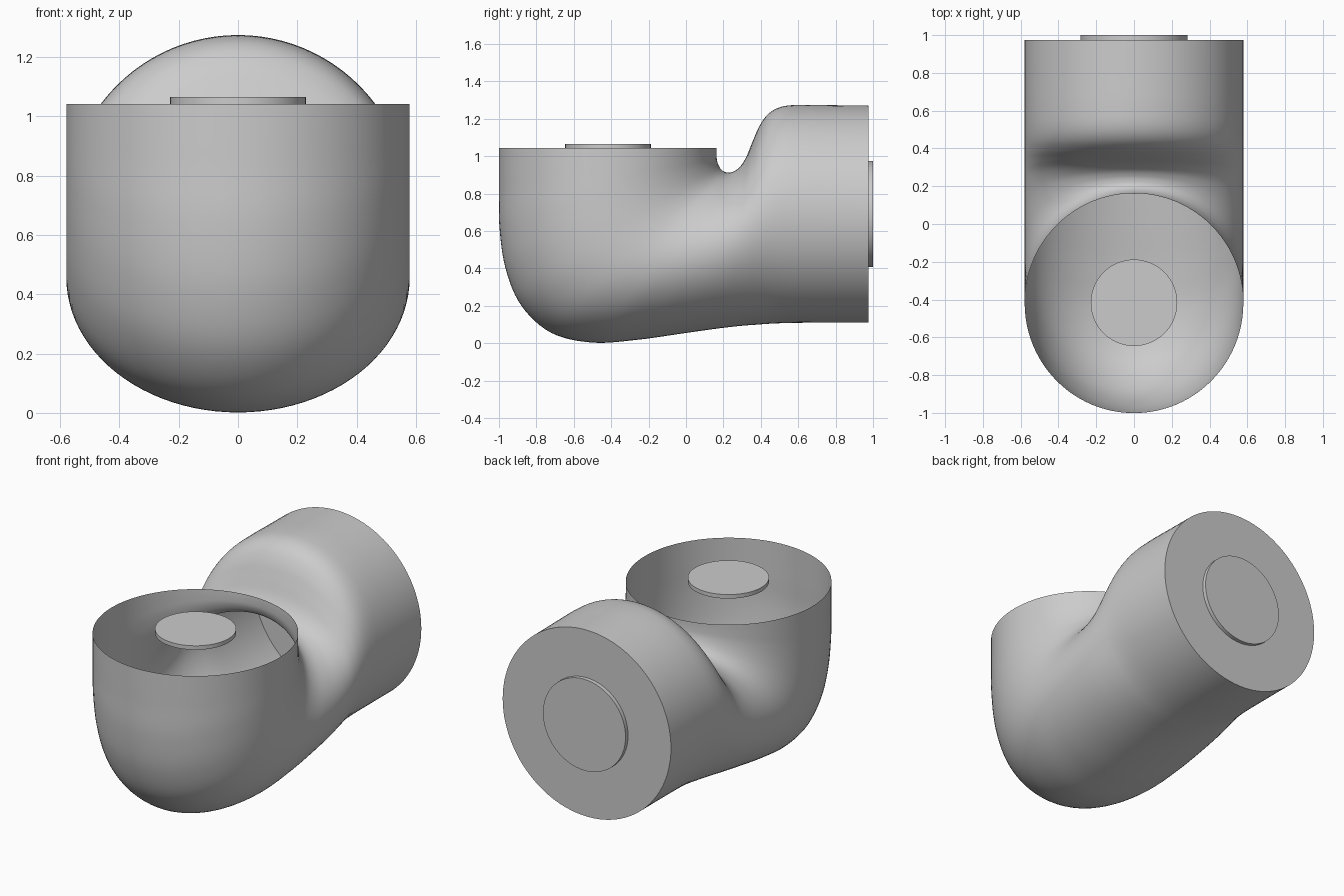
import bpy, bmesh, math
from mathutils import Vector, Matrix

if "Cube" in bpy.data.objects:
    bpy.data.objects.remove(bpy.data.objects["Cube"])

SIDES, STEPS, HALF_W = 96, 6, 0.579

# Side profile: outer (y, z) and inner (y, z) point of each elliptical section
SECTIONS = [
    ((-1.0, 1.042), (0.163, 1.042)), ((-1.0, 0.84), (0.163, 1.01)),
    ((-0.998, 0.63), (0.166, 0.975)), ((-0.965, 0.40), (0.176, 0.947)),
    ((-0.88, 0.20), (0.189, 0.928)), ((-0.72, 0.055), (0.206, 0.916)),
    ((-0.50, 0.003), (0.227, 0.912)), ((-0.26, 0.018), (0.255, 0.918)),
    ((-0.03, 0.05), (0.288, 0.942)), ((0.16, 0.077), (0.322, 0.995)),
    ((0.29, 0.092), (0.357, 1.08)), ((0.38, 0.099), (0.395, 1.165)),
    ((0.45, 0.104), (0.445, 1.23)), ((0.52, 0.107), (0.515, 1.265)),
    ((0.62, 0.109), (0.62, 1.274)), ((0.80, 0.110), (0.80, 1.272)),
    ((0.975, 0.110), (0.975, 1.270)),
]


def spline(pts):
    pts = [Vector(p) for p in pts]
    ext = [2 * pts[0] - pts[1]] + pts + [2 * pts[-1] - pts[-2]]
    out = []
    for i in range(1, len(pts)):
        a, b, c, d = ext[i - 1:i + 3]
        for s in range(STEPS):
            t = s / STEPS
            out.append(0.5 * (2 * b + (c - a) * t + (2 * a - 5 * b + 4 * c - d) * t ** 2
                              + (3 * b - a - 3 * c + d) * t ** 3))
    return out + [pts[-1]]


def finish(bm, name, angle=40):
    bmesh.ops.recalc_face_normals(bm, faces=bm.faces)
    mesh = bpy.data.meshes.new(name)
    bm.to_mesh(mesh)
    bm.free()
    obj = bpy.data.objects.new(name, mesh)
    bpy.context.collection.objects.link(obj)
    bpy.ops.object.select_all(action='DESELECT')
    obj.select_set(True)
    bpy.context.view_layer.objects.active = obj
    bpy.ops.object.shade_smooth_by_angle(angle=math.radians(angle))


# Bent elbow shell: open at the top, capped at the back
bm = bmesh.new()
rings = []
for o, i in zip(spline([s[0] for s in SECTIONS]), spline([s[1] for s in SECTIONS])):
    mid, half = (o + i) / 2, (i - o) / 2
    ring = []
    for k in range(SIDES):
        a = math.tau * k / SIDES
        p = mid + half * math.cos(a)
        ring.append(bm.verts.new((HALF_W * math.sin(a), p.x, p.y)))
    rings.append(ring)
for r, s in zip(rings, rings[1:]):
    for k in range(SIDES):
        n = (k + 1) % SIDES
        bm.faces.new((r[k], r[n], s[n], s[k]))
bm.faces.new(rings[-1])
finish(bm, "elbow_shell")


# Raised connector discs at both ends
def disc(name, radius, depth, loc, tilt):
    bm = bmesh.new()
    bmesh.ops.create_cone(bm, cap_ends=True, segments=64, radius1=radius, radius2=radius,
                          depth=depth, matrix=Matrix.Translation(loc) @ Matrix.Rotation(tilt, 4, 'X'))
    finish(bm, name)


disc("top_connector_disc", 0.229, 0.025, (0, -0.417, 1.0535), 0)
disc("back_connector_disc", 0.284, 0.03, (0, 0.985, 0.69), math.pi / 2)
